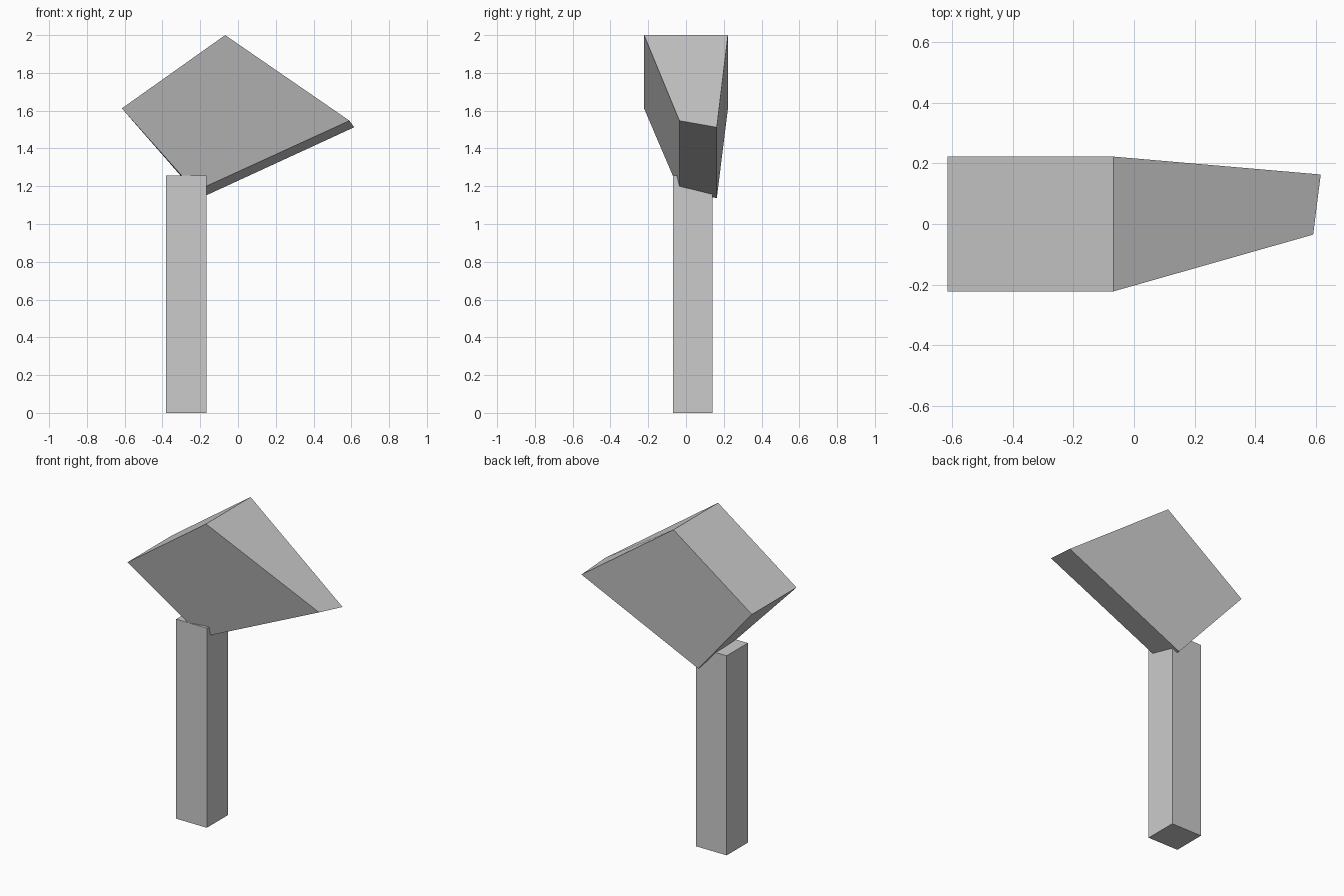
import bpy, bmesh

if "Cube" in bpy.data.objects:
    bpy.data.objects.remove(bpy.data.objects["Cube"])


def make_hexahedron(name, near, far):
    """Solid between two four-cornered end faces."""
    bm = bmesh.new()
    a = [bm.verts.new(p) for p in near]
    b = [bm.verts.new(p) for p in far]
    bm.faces.new(a)
    bm.faces.new(b[::-1])
    for i in range(4):
        j = (i + 1) % 4
        bm.faces.new((a[j], a[i], b[i], b[j]))
    bmesh.ops.recalc_face_normals(bm, faces=bm.faces[:])
    mesh = bpy.data.meshes.new(name)
    bm.to_mesh(mesh)
    bm.free()
    obj = bpy.data.objects.new(name, mesh)
    bpy.context.collection.objects.link(obj)
    return obj


# Square upright post
x0, x1, y0, y1, top = -0.382, -0.168, -0.07, 0.14, 1.258
base = [(x0, y0), (x1, y0), (x1, y1), (x0, y1)]
make_hexahedron("post", [(x, y, 0) for x, y in base], [(x, y, top) for x, y in base])

# Tilted, tapered head: wide upper-left face to small lower-right face
w = 0.222
upper = [(-0.615, -w, 1.612), (-0.068, -w, 2.0), (-0.068, w, 2.0), (-0.615, w, 1.612)]
lower = [(-0.225, -0.035, 1.174), (0.59, -0.035, 1.547),
         (0.615, 0.163, 1.512), (-0.20, 0.163, 1.137)]
make_hexahedron("head", upper, lower)
